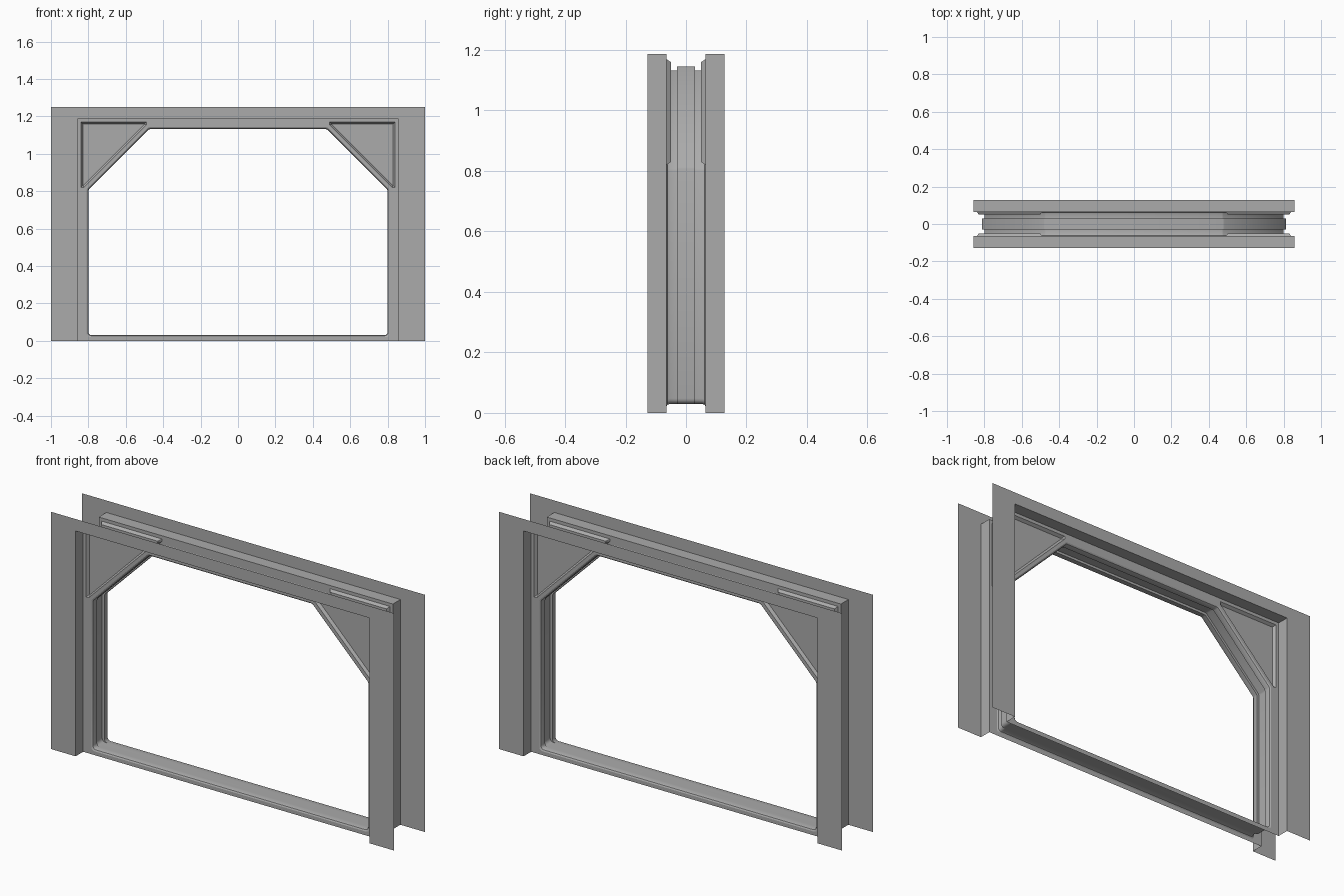
import bpy, bmesh, math
from mathutils import Vector

if "Cube" in bpy.data.objects:
    bpy.data.objects.remove(bpy.data.objects["Cube"])

FACE, FRONT = 0.065, 0.128      # depth of recessed frame and of outer facade
OUT_X, OUT_Z = 0.857, 1.187     # recess in the facade
HALF, TOP, SILL, DIAG = 0.80, 1.132, 0.03, 1.607   # opening; DIAG = x + z on the corner cut

# Dark grey metal
metal = bpy.data.materials.new("dark_grey")
metal.diffuse_color = (0.41, 0.41, 0.41, 1)
metal.use_nodes = True
metal.node_tree.nodes["Principled BSDF"].inputs["Base Color"].default_value = metal.diffuse_color


def finish(name, bm, target):
    """Orient the normals towards target and create the object."""
    bmesh.ops.recalc_face_normals(bm, faces=bm.faces)
    t = Vector(target)
    if sum(f.calc_area() * f.normal.dot((t - f.calc_center_median()).normalized())
           for f in bm.faces) < 0:
        bmesh.ops.reverse_faces(bm, faces=bm.faces)
    me = bpy.data.meshes.new(name)
    bm.to_mesh(me)
    bm.free()
    me.materials.append(metal)
    ob = bpy.data.objects.new(name, me)
    bpy.context.collection.objects.link(ob)
    return ob


def loft(bm, rings, closed=True):
    """Join successive (outline, y) rings with quads; returns vertex rows."""
    rows = [[bm.verts.new((x, y, z)) for x, z in pts] for pts, y in rings]
    for a, b in zip(rows, rows[1:]):
        n = len(a)
        for i in range(n if closed else n - 1):
            j = (i + 1) % n
            bm.faces.new((a[i], a[j], b[j], b[i]))
    return rows


def opening(d, sill_d):
    """Opening outline pushed outward by d (sill lowered by sill_d)."""
    w, t, s, b = HALF + d, TOP + d, DIAG + d * math.sqrt(2), SILL - sill_d
    r = 0.018
    half = [(w - r + r * math.sin(a), b + r - r * math.cos(a))
            for a in (math.radians(k * 22.5) for k in range(5))]
    half += [(w, s - w - 0.006), (w - 0.003, s - w + 0.003),
             (s - t + 0.003, t - 0.003), (s - t - 0.006, t)]
    return half + [(-x, z) for x, z in reversed(half)]


def portal(w, h):
    return [(-w, 0), (-w, h), (w, h), (w, 0)]


recess_rim = [(.84, 1.17), (.49, 1.17), (.49, 1.155), (.825, .82), (.84, .82)]
recess_floor = [(.83, 1.16), (.502, 1.16), (.502, 1.157), (.827, .83), (.83, .83)]

for label, s in (("front", -1), ("back", 1)):
    toward = (0, s * 20, 0.6)

    # Outer facade sheet
    bm = bmesh.new()
    loft(bm, [(portal(1, 1.25), s * FRONT), (portal(OUT_X, OUT_Z), s * FRONT)], False)
    finish("facade_" + label, bm, toward)

    # Reveal stepping back to the frame
    bm = bmesh.new()
    loft(bm, [(portal(OUT_X, OUT_Z), s * FRONT), (portal(OUT_X, OUT_Z), s * FACE)], False)
    finish("reveal_" + label, bm, (0, 0, 0.6))

    # Recessed frame face with holes for the opening and corner panels
    bm = bmesh.new()
    edges = []
    mirrored = [(-x, z) for x, z in recess_rim]
    for loop in (portal(OUT_X, OUT_Z), opening(.01, .01), recess_rim, mirrored):
        vs = [bm.verts.new((x, s * FACE, z)) for x, z in loop]
        edges += [bm.edges.new((vs[i - 1], vs[i])) for i in range(len(vs))]
    bmesh.ops.triangle_fill(bm, edges=edges, use_beauty=True)
    finish("frame_face_" + label, bm, toward)

    # Sunken triangular corner panels
    for side, m in (("left", -1), ("right", 1)):
        bm = bmesh.new()
        rows = loft(bm, [([(m * x, z) for x, z in recess_rim], s * FACE),
                         ([(m * x, z) for x, z in recess_floor], s * .05)])
        bm.faces.new(rows[-1])
        finish("corner_panel_%s_%s" % (label, side), bm, toward)

# Lining of the opening: bevelled lips, flat edges and a central door groove
G = 0.013
profile = [(-FACE, .01, .01), (-.061, .003, .003), (-.053, 0, 0), (-.03, 0, 0), (-.03, G, 0),
           (.03, G, 0), (.03, 0, 0), (.053, 0, 0), (.061, .003, .003), (FACE, .01, .01)]
bm = bmesh.new()
loft(bm, [(opening(d, b), y) for y, d, b in profile])
bmesh.ops.dissolve_degenerate(bm, dist=1e-5, edges=bm.edges)
lining = finish("opening_lining", bm, (0, 0, 0.6))
bpy.context.view_layer.objects.active = lining
lining.select_set(True)
bpy.ops.object.shade_smooth_by_angle(angle=math.radians(35))
